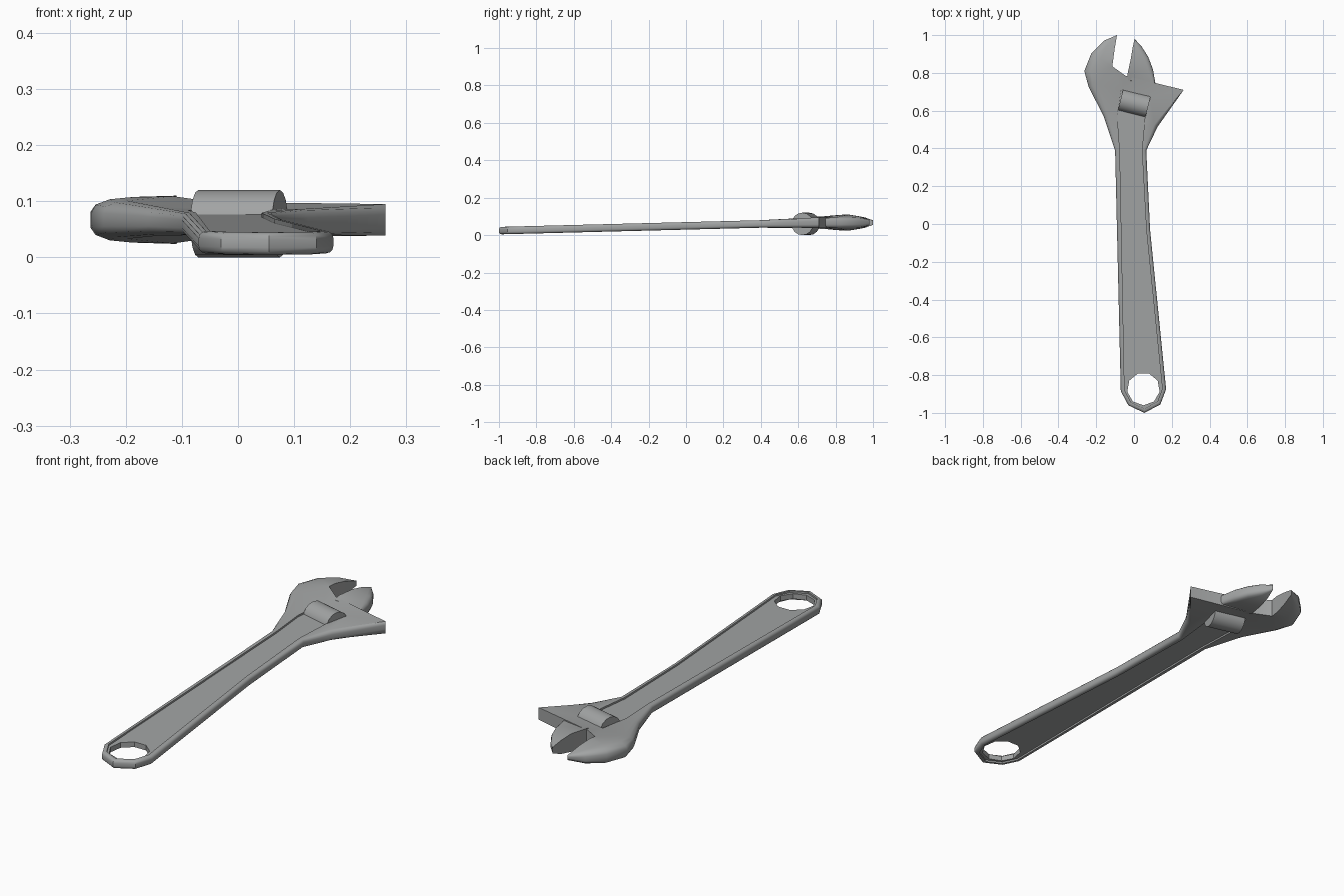
import bpy, bmesh, math
from mathutils import Vector, Matrix

if "Cube" in bpy.data.objects:
    bpy.data.objects.remove(bpy.data.objects["Cube"])

steel = bpy.data.materials.new("brushed steel")
steel.diffuse_color = (0.36, 0.37, 0.37, 1)
steel.use_nodes = True
steel.node_tree.nodes["Principled BSDF"].inputs["Base Color"].default_value = steel.diffuse_color


def mid_z(y):
    # the handle slopes gently up towards the head
    return min(0.067, 0.024 + 0.0255 * (y + 1))


def inset(pts, dists):
    # move clockwise outline points inwards along their mitres
    out = []
    for i, p in enumerate(pts):
        a = (p - pts[i - 1]).normalized()
        b = (pts[(i + 1) % len(pts)] - p).normalized()
        n1, n2 = Vector((a.y, -a.x)), Vector((b.y, -b.x))
        out.append(p + (n1 + n2) / max(0.4, 1 + n1.dot(n2)) * dists[i])
    return out


def ring(bm, pts, hs, side):
    return [bm.verts.new((p.x, p.y, mid_z(p.y) + side * h)) for p, h in zip(pts, hs)]


def bridge(bm, a, b):
    for i in range(len(a)):
        j = (i + 1) % len(a)
        bm.faces.new((a[i], a[j], b[j], b[i]))


def fill(bm, *loops):
    edges = []
    for lp in loops:
        for i in range(len(lp)):
            e = bm.edges.get((lp[i - 1], lp[i]))
            edges.append(e or bm.edges.new((lp[i - 1], lp[i])))
    bmesh.ops.triangle_fill(bm, edges=edges, use_beauty=True, normal=(0, 0, 1))


def finish(bm, name):
    bmesh.ops.remove_doubles(bm, verts=bm.verts, dist=1e-5)
    bmesh.ops.recalc_face_normals(bm, faces=bm.faces)
    me = bpy.data.meshes.new(name)
    bm.to_mesh(me)
    bm.free()
    me.materials.append(steel)
    ob = bpy.data.objects.new(name, me)
    bpy.context.collection.objects.link(ob)
    bpy.ops.object.select_all(action='DESELECT')
    ob.select_set(True)
    bpy.context.view_layer.objects.active = ob
    bpy.ops.object.shade_smooth_by_angle(angle=math.radians(35))
    return ob


def plate(name, outline, panel=None, hole=None):
    # outline rows: x, y, half thickness, edge rounding
    bm = bmesh.new()
    pts = [Vector(o[:2]) for o in outline]
    walls, bores = [], []
    for side in (1, -1):
        prev = None
        for a in (0, 30, 60, 90):
            a = math.radians(a)
            cur = ring(bm, inset(pts, [o[3] * (1 - math.cos(a)) for o in outline]),
                       [o[2] * ((0.35 + 0.65 * math.sin(a)) if o[3] else 0.35 + 0.65 * a / (math.pi / 2))
                        for o in outline], side)
            if prev:
                bridge(bm, prev, cur)
            else:
                walls.append(cur)
            prev = cur
        if not panel:
            fill(bm, prev)
            continue
        # recessed web with its hanging hole
        lip = ring(bm, panel, [0.020] * len(panel), side)
        web = ring(bm, panel, [0.012] * len(panel), side)
        bore = ring(bm, hole, [0.012] * len(hole), side)
        fill(bm, prev, lip)
        bridge(bm, lip, web)
        fill(bm, web, bore)
        bores.append(bore)
    bridge(bm, *walls)
    if bores:
        bridge(bm, *bores)
    return finish(bm, name)


# handle end, clockwise from lower right to lower left
lower = [(0.065, 0.39), (0.085, -0.03), (0.17, -0.875), (0.14, -0.955),
         (0.055, -1.0), (-0.03, -0.96), (-0.07, -0.885), (-0.10, 0.39)]
R = 0.013
body = [(x, y, 0.020, R) for x, y in lower] + [
    # flank and outer curve of the fixed jaw
    (-0.16, 0.57, 0.025, 0.025), (-0.24, 0.725, 0.034, 0.045),
    (-0.263, 0.81, 0.040, 0.065), (-0.225, 0.905, 0.041, 0.055),
    (-0.16, 0.97, 0.030, 0.03), (-0.09, 1.0, 0.012, 0),
    # gripping face, throat and sliding edge
    (-0.102, 0.93, 0.033, 0), (-0.11, 0.87, 0.043, 0), (-0.115, 0.835, 0.042, 0),
    (-0.045, 0.785, 0.032, 0), (0.263, 0.71, 0.028, 0),
    (0.125, 0.515, 0.023, 0.02)]

low_v = [Vector(p) for p in lower]
panel = inset(low_v, [0.02] * len(low_v))[1:-1]
panel = [Vector((0.042, 0.39))] + panel + [Vector(p) for p in (
    (-0.075, 0.39), (-0.088, 0.57), (-0.067, 0.71), (0.085, 0.675), (0.058, 0.57))]
hole = [Vector((0.05 + 0.087 * math.sin(k * math.tau / 9 + math.pi),
                -0.873 + 0.087 * math.cos(k * math.tau / 9 + math.pi))) for k in range(9)]
plate("handle_and_fixed_jaw", body, panel, hole)

# sliding jaw
plate("sliding_jaw", [
    (0.115, 0.735, 0.024, 0.01), (-0.03, 0.76, 0.030, 0), (-0.035, 0.79, 0.038, 0),
    (-0.018, 0.87, 0.042, 0), (-0.008, 0.93, 0.032, 0), (0.003, 0.98, 0.014, 0),
    (0.04, 0.94, 0.027, 0.02), (0.075, 0.885, 0.030, 0.025), (0.10, 0.82, 0.030, 0.025)])

# adjusting worm screw, lying across the head
bm = bmesh.new()
bmesh.ops.create_cone(bm, cap_ends=True, segments=16, radius1=0.06, radius2=0.06, depth=0.15,
                      matrix=Matrix.Translation((0.002, 0.64, 0.06))
                      @ Matrix.Rotation(math.radians(-14), 4, 'Z')
                      @ Matrix.Rotation(math.pi / 2, 4, 'Y'))
finish(bm, "adjusting_screw")
